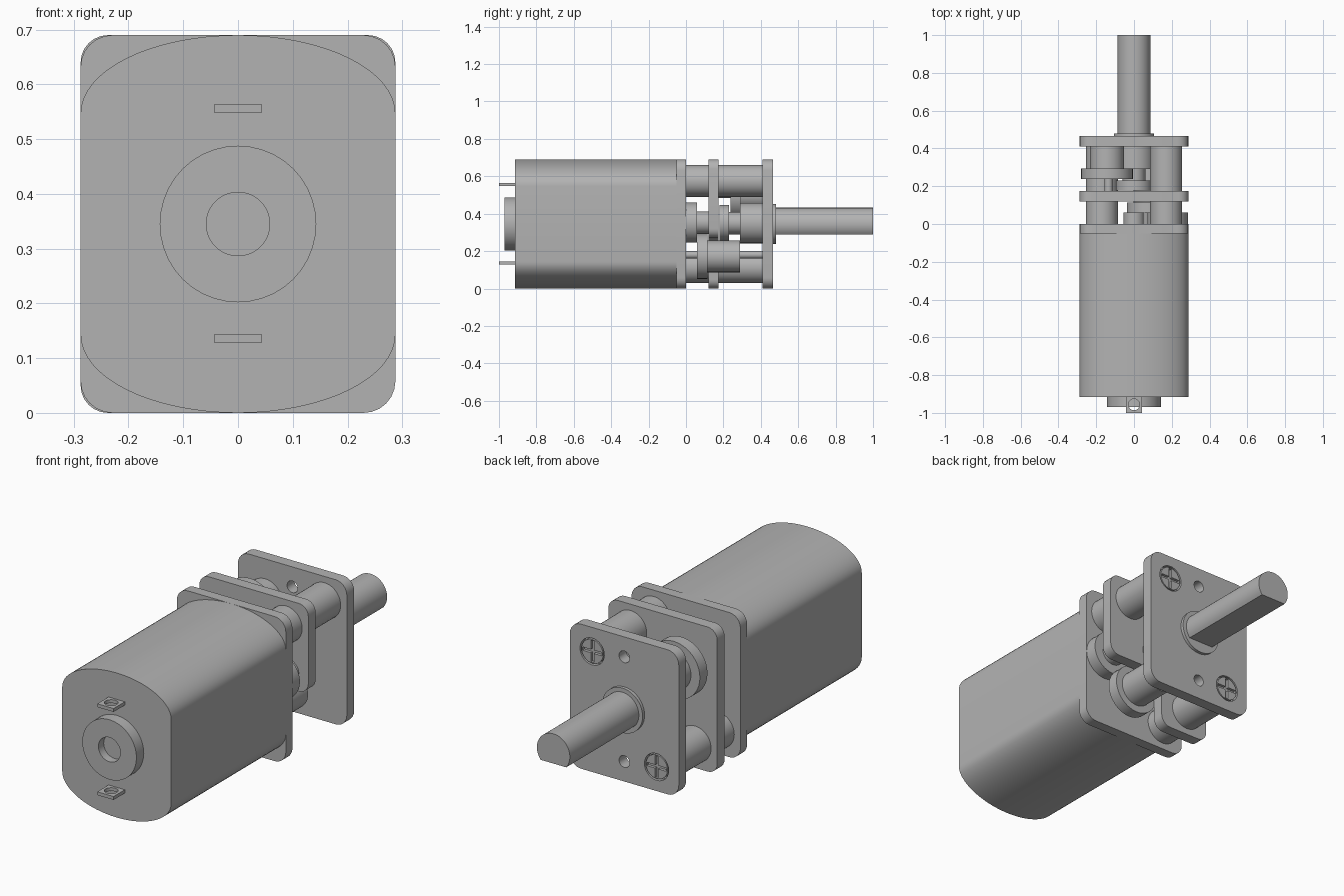
import bpy, bmesh, math
from mathutils import Matrix

cube = bpy.data.objects.get("Cube")
if cube:
    bpy.data.objects.remove(cube, do_unlink=True)

grey = bpy.data.materials.new("metal_grey")
GREY = (0.45, 0.45, 0.45, 1)
grey.diffuse_color = GREY
grey.use_nodes = True
grey.node_tree.nodes["Principled BSDF"].inputs["Base Color"].default_value = GREY

W, MID, H = 0.2875, 0.345, 0.69   # half width, axis height, full height


def prism(name, outline, y0, y1, fillet=0):
    """Extrude an (x, z) outline along y, with optional rounded corners."""
    bm = bmesh.new()
    bm.faces.new([bm.verts.new((x, y0, z)) for x, z in outline])
    if fillet:
        bmesh.ops.bevel(bm, geom=bm.verts[:], offset=fillet, segments=6,
                        profile=0.5, affect='VERTICES')
    ext = bmesh.ops.extrude_face_region(bm, geom=bm.faces[:])
    moved = [g for g in ext["geom"] if isinstance(g, bmesh.types.BMVert)]
    bmesh.ops.translate(bm, verts=moved, vec=(0, y1 - y0, 0))
    bmesh.ops.recalc_face_normals(bm, faces=bm.faces[:])
    mesh = bpy.data.meshes.new(name)
    bm.to_mesh(mesh)
    bm.free()
    mesh.materials.append(grey)
    obj = bpy.data.objects.new(name, mesh)
    bpy.context.collection.objects.link(obj)
    return obj


def arc(x, z, rx, rz, a0, a1, n):
    steps = [math.radians(a0 + (a1 - a0) * i / n) for i in range(n + 1)]
    return [(x + rx * math.cos(a), z + rz * math.sin(a)) for a in steps]


def disc(name, x, z, r, y0, y1, n=40):
    return prism(name, arc(x, z, r, r, 0, 360, n)[:-1], y0, y1)


def rect(x, z, hw, hh):
    return [(x - hw, z - hh), (x + hw, z - hh), (x + hw, z + hh), (x - hw, z + hh)]


def cut(obj, *cutters):
    """Subtract the cutters and throw them away."""
    for c in cutters:
        mod = obj.modifiers.new("cut", 'BOOLEAN')
        mod.operation, mod.solver, mod.object = 'DIFFERENCE', 'EXACT', c
        bpy.context.view_layer.objects.active = obj
        bpy.ops.object.modifier_apply(modifier=mod.name)
        bpy.data.objects.remove(c, do_unlink=True)


# Motor can: straight sides with elliptical top and bottom
prism("motor_can", arc(0, 0.547, W, 0.143, 0, 180, 32)
      + arc(0, 0.143, W, 0.143, 180, 360, 32), -0.915, -0.05)
boss = disc("front_boss", 0, MID, 0.143, -0.97, -0.915)
cut(boss, disc("hole", 0, MID, 0.058, -1, -0.93))

# Solder terminals with a vertical hole
for name, z in (("upper_terminal", 0.556), ("lower_terminal", 0.136)):
    tab = prism(name, rect(0, z, 0.043, 0.008), -1, -0.915)
    hole = disc("hole", 0, 0, 0.03, -0.05, 0.05)
    hole.data.transform(Matrix.Translation((0, -0.956, z)) @ Matrix.Rotation(math.pi / 2, 4, 'X'))
    cut(tab, hole)

# Gearbox plates; the middle one is notched around the lower gear
full = rect(0, MID, W, MID)
prism("motor_plate", full, -0.05, 0, 0.058)
prism("middle_plate", [(-W, 0), (-0.02, 0), (-0.02, 0.27), (W, 0.27), (W, H), (-W, H)],
      0.12, 0.175, 0.05)
end_plate = prism("end_plate", full, 0.41, 0.465, 0.058)
for z in (0.595, 0.095):
    cut(end_plate, disc("hole", 0, z, 0.028, 0.38, 0.5, 24))

# Spacer posts with cross-head screws
for side, s in (("left", 1), ("right", -1)):
    x, z = 0.17 * s, MID + 0.23 * s
    disc(side + "_post_short", x, z, 0.085, 0, 0.12)
    disc(side + "_post_long", x, z, 0.085, 0.175, 0.41)
    cut(end_plate, disc("pocket", x, z, 0.064, 0.44, 0.5))
    screw = disc(side + "_screw", x, z, 0.057, 0.439, 0.464)
    cut(screw, prism("slot", rect(x, z, 0.052, 0.008), 0.45, 0.5),
        prism("slot", rect(x, z, 0.008, 0.052), 0.45, 0.5))

# Gear train: name, x, z, radius, start, end
for part in (
    ("motor_pinion", 0, MID, 0.055, 0, 0.06),
    ("first_gear", 0.178, 0.352, 0.107, 0, 0.06),
    ("first_pinion", 0.178, 0.352, 0.06, 0.06, 0.12),
    ("lower_gear", 0.082, 0.172, 0.12, 0.06, 0.115),
    ("lower_pinion", 0.082, 0.172, 0.085, 0.115, 0.29),
    ("lower_axle", 0.082, 0.18, 0.02, 0, 0.41),
    ("centre_gear", 0, 0.352, 0.095, 0.178, 0.23),
    ("centre_pinion", 0, 0.35, 0.06, 0.23, 0.29),
    ("upper_gear", -0.143, 0.505, 0.137, 0.238, 0.295),
    ("upper_pinion", -0.143, 0.505, 0.09, 0.295, 0.41),
    ("upper_axle", -0.135, 0.505, 0.022, 0.175, 0.24),
    ("output_gear", 0, 0.35, 0.108, 0.29, 0.41),
    ("output_collar", 0, MID, 0.107, 0.465, 0.48),
):
    disc(*part)

# Output shaft with a flat underneath
flat = math.degrees(math.asin(0.055 / 0.087))
prism("output_shaft", arc(0, MID, 0.087, 0.087, -flat, 180 + flat, 36), 0.465, 1)

# Smooth round sides, keep edges sharp
bpy.ops.object.select_all(action='DESELECT')
for obj in bpy.context.collection.objects:
    if obj.type == 'MESH':
        obj.select_set(True)
        bpy.context.view_layer.objects.active = obj
bpy.ops.object.shade_smooth_by_angle()
